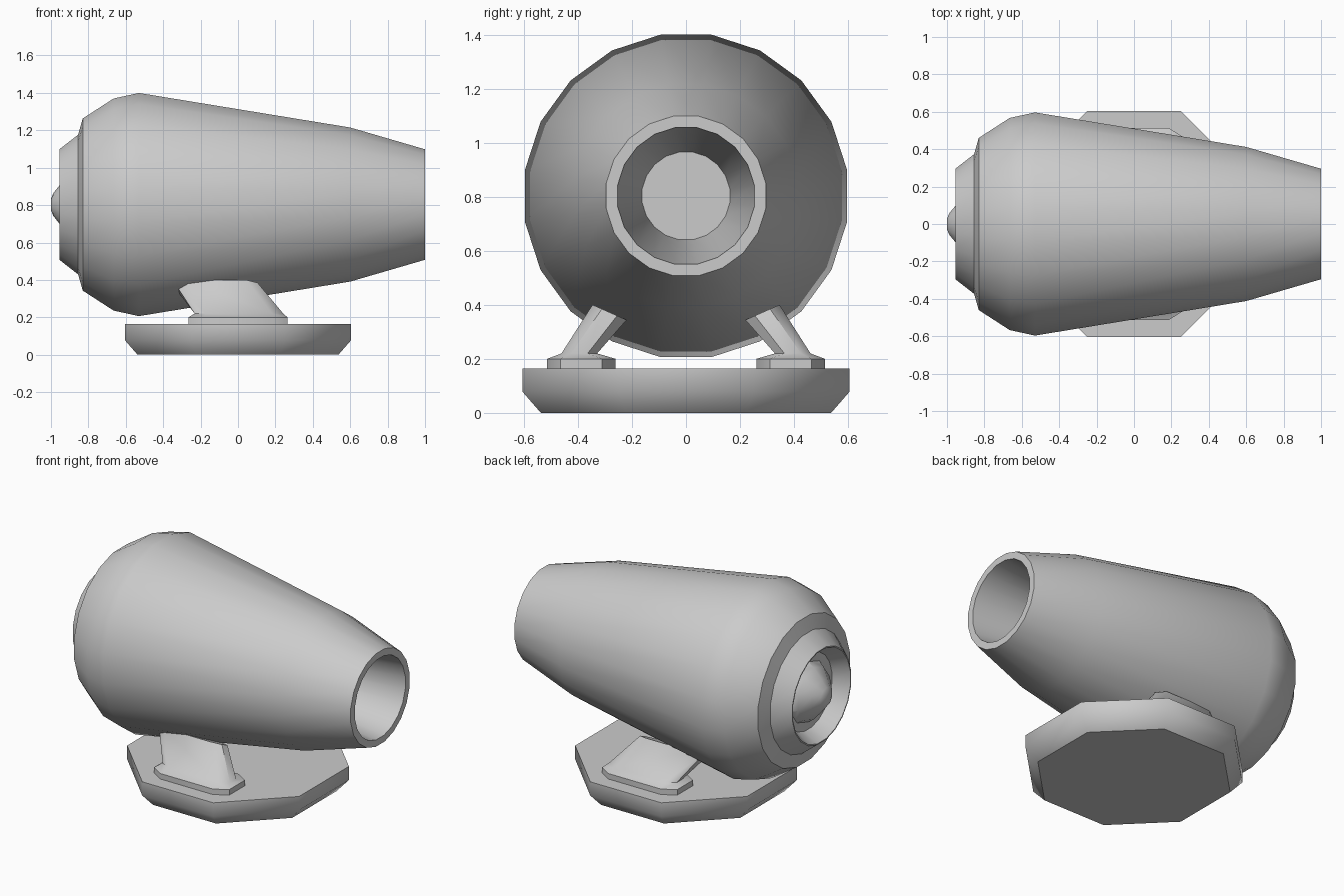
import bpy, bmesh, math

if "Cube" in bpy.data.objects:
    bpy.data.objects.remove(bpy.data.objects["Cube"])

AXIS_Z = 0.803

grey = bpy.data.materials.new("plain grey")
grey.diffuse_color = (0.6, 0.6, 0.6, 1)
grey.use_nodes = True
grey.node_tree.nodes["Principled BSDF"].inputs["Base Color"].default_value = grey.diffuse_color


def make_loft(name, rings, cap, angle):
    """Bridge closed rings of points into one mesh object."""
    bm = bmesh.new()
    loops = [[bm.verts.new(p) for p in ring] for ring in rings]
    n = len(loops[0])
    for a, b in zip(loops, loops[1:]):
        for i in range(n):
            j = (i + 1) % n
            bm.faces.new((a[i], a[j], b[j], b[i]))
    if cap:
        bm.faces.new(loops[0][::-1])
        bm.faces.new(loops[-1])
    bmesh.ops.recalc_face_normals(bm, faces=bm.faces)
    mesh = bpy.data.meshes.new(name)
    bm.to_mesh(mesh)
    bm.free()
    obj = bpy.data.objects.new(name, mesh)
    bpy.context.collection.objects.link(obj)
    mesh.materials.append(grey)
    bpy.ops.object.select_all(action='DESELECT')
    obj.select_set(True)
    bpy.context.view_layer.objects.active = obj
    bpy.ops.object.shade_smooth_by_angle(angle=math.radians(angle))
    return obj


def lathe(name, profile, sides, angle=30):
    """Turn (x, radius) points around the barrel axis; both ends are capped."""
    rings = []
    for x, r in profile:
        turn = [(i + 0.5) * math.tau / sides for i in range(sides)]
        rings.append([(x, r * math.cos(a), AXIS_Z + r * math.sin(a)) for a in turn])
    return make_loft(name, rings, True, angle)


def octagon(cx, cy, z, hx, hy, cut_x, cut_y, tilt=0):
    """Rectangle with cut corners; tilt raises the outer y side."""
    pts = [(hx, hy - cut_y), (hx - cut_x, hy), (cut_x - hx, hy), (-hx, hy - cut_y),
           (-hx, cut_y - hy), (cut_x - hx, -hy), (hx - cut_x, -hy), (hx, cut_y - hy)]
    return [(cx + x, cy + y, z + tilt * y / hy) for x, y in pts]


# Barrel: bore, muzzle, outer shell, stepped breech and rear recess
lathe("barrel", [
    (0.10, 0.160), (1.0, 0.256), (1.0, 0.299), (0.6, 0.417), (-0.53, 0.604),
    (-0.665, 0.574), (-0.83, 0.466), (-0.855, 0.378), (-0.955, 0.299),
    (-0.955, 0.292), (-0.86, 0.240)], 20)

# Ten-sided plate at the end of the bore
lathe("bore_plate", [(0.08, 0.173), (0.14, 0.173)], 10)

# Rear knob sitting in the recess
lathe("rear_knob", [(-0.84, 0.205), (-0.90, 0.165), (-0.955, 0.102),
                    (-0.988, 0.06), (-1.0, 0.03)], 10)

# Octagonal base with a chamfered underside
make_loft("base", [
    octagon(0, 0, 0.0, 0.537, 0.537, 0.315, 0.315),
    octagon(0, 0, 0.078, 0.605, 0.605, 0.355, 0.355),
    octagon(0, 0, 0.165, 0.605, 0.605, 0.355, 0.355)], True, 46)

# Leaning supports with foot pads, one on each side
for name, side in (("front_support", -1), ("back_support", 1)):
    rings = [
        octagon(0, 0.387, 0.160, 0.265, 0.127, 0.08, 0.05),
        octagon(0, 0.387, 0.200, 0.265, 0.127, 0.08, 0.05),
        octagon(0.005, 0.395, 0.220, 0.237, 0.066, 0.06, 0.035),
        octagon(-0.117, 0.283, 0.372, 0.222, 0.063, 0.06, 0.035, 0.028)]
    make_loft(name, [[(x, y * side, z) for x, y, z in r] for r in rings], True, 40)
